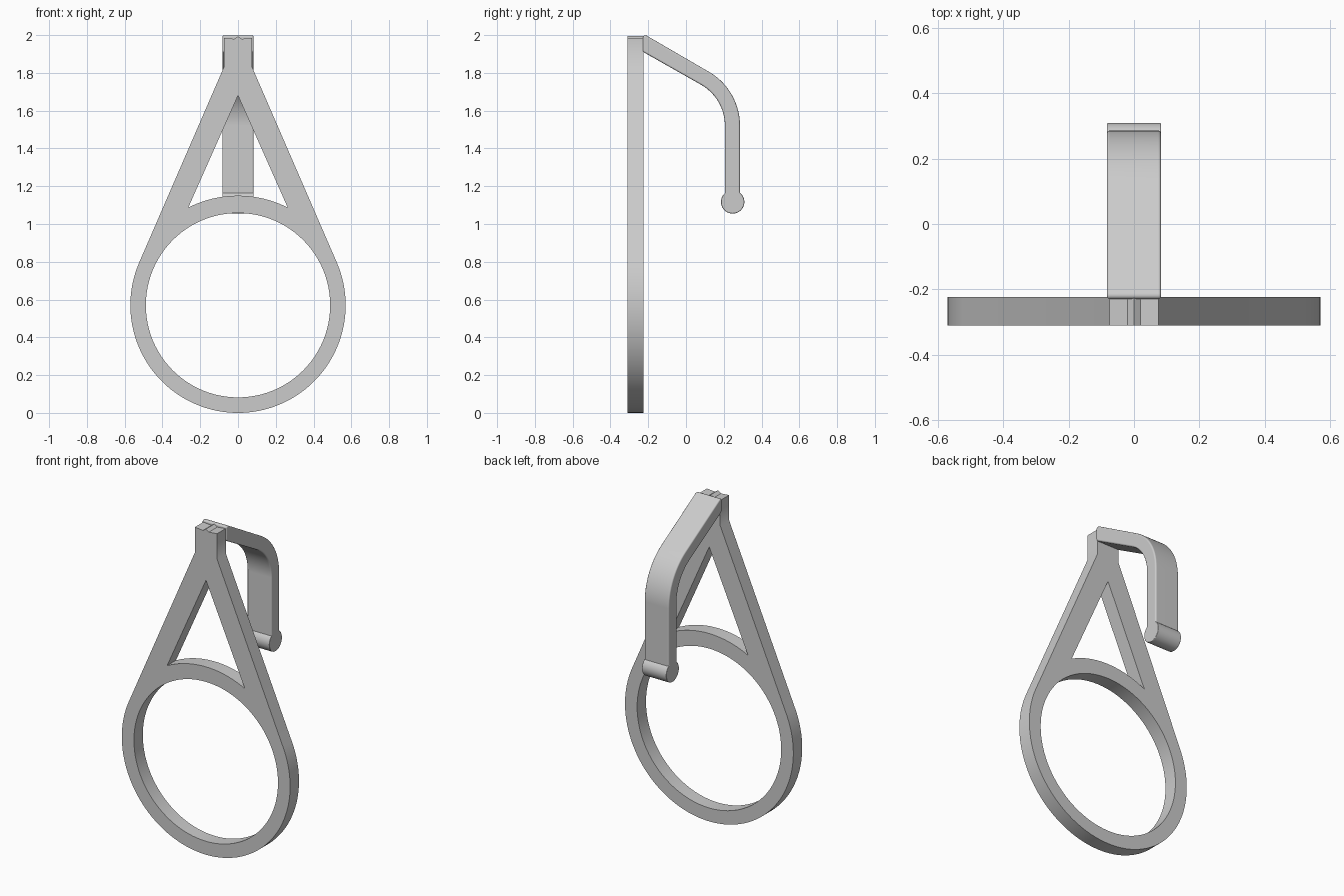
import bpy, bmesh
from math import sin, cos, radians
from mathutils import Vector

cube = bpy.data.objects.get("Cube")
if cube:
    bpy.data.objects.remove(cube)

grey = bpy.data.materials.new("light grey")
grey.use_nodes = True
grey.diffuse_color = (0.6, 0.6, 0.6, 1)
grey.node_tree.nodes["Principled BSDF"].inputs["Base Color"].default_value = (0.6, 0.6, 0.6, 1)


def arc(cx, cy, r, start, end, n):
    """Points on an arc, angles in degrees."""
    angles = [radians(start + (end - start) * i / n) for i in range(n + 1)]
    return [(cx + r * cos(a), cy + r * sin(a)) for a in angles]


def extrude_loops(name, loops, to_3d, depth, bevel=0):
    """Fill an outline with optional holes and extrude it along depth."""
    bm = bmesh.new()
    edges = []
    for loop in loops:
        verts = [bm.verts.new(to_3d(*p)) for p in loop]
        edges += [bm.edges.new((a, b)) for a, b in zip(verts, verts[1:] + verts[:1])]
    if len(loops) == 1:
        bm.faces.new(verts)
    else:
        bmesh.ops.triangle_fill(bm, edges=edges, use_beauty=True)
    new = bmesh.ops.extrude_face_region(bm, geom=bm.faces[:], use_keep_orig=True)
    bmesh.ops.translate(bm, vec=depth, verts=[v for v in new["geom"] if isinstance(v, bmesh.types.BMVert)])
    bmesh.ops.recalc_face_normals(bm, faces=bm.faces[:])
    if bevel:
        sharp = [e for e in bm.edges if e.calc_face_angle(0) > radians(40)]
        bmesh.ops.bevel(bm, geom=sharp, offset=bevel, segments=3, profile=0.5, affect='EDGES')
    mesh = bpy.data.meshes.new(name)
    bm.to_mesh(mesh)
    bm.free()
    obj = bpy.data.objects.new(name, mesh)
    bpy.context.collection.objects.link(obj)
    mesh.materials.append(grey)
    bpy.ops.object.select_all(action='DESELECT')
    obj.select_set(True)
    bpy.context.view_layer.objects.active = obj
    bpy.ops.object.shade_smooth_by_angle(angle=radians(32))
    normals = obj.modifiers.new("flat sides", 'WEIGHTED_NORMAL')
    normals.keep_sharp = True
    return obj


# Teardrop frame: ring, tangent legs and square neck with a small ridge on top
ring_z, tangent = 0.57, 23.4
neck = [(0.075, 1.83), (0.075, 1.985), (0.02, 1.98)]
outline = arc(0, ring_z, 0.57, -180 - tangent, tangent, 80)
outline += neck + [(0, 1.994)] + [(-x, z) for x, z in reversed(neck)]
ring_hole = arc(0, ring_z, 0.488, 0, 360, 96)[:-1]
window = arc(0, ring_z, 0.58, 117, 63, 20) + [(0, 1.68)]
extrude_loops("ring_frame", [outline, ring_hole, window],
              lambda x, z: (x, -0.31, z), Vector((0, 0.086, 0)))

# Bent strap hook behind the neck
half = 0.083
bend_y, bend_z = -0.044, 1.52
strap = [(-0.229, 1.912), (-0.229, 1.997), (-0.21, 1.998)]
strap += arc(bend_y, bend_z, 0.33, 60, 0, 14)
strap += [(bend_y + 0.33, 1.12), (bend_y + 0.25, 1.12)]
strap += arc(bend_y, bend_z, 0.25, 0, 60, 14)
side = lambda y, z: (-half, y, z)
across = Vector((2 * half, 0, 0))
extrude_loops("hook_strap", [strap], side, across, bevel=0.009)

# Rounded bar at the hook tip
extrude_loops("hook_tip", [arc(0.247, 1.117, 0.062, 0, 360, 40)[:-1]], side, across, bevel=0.004)
